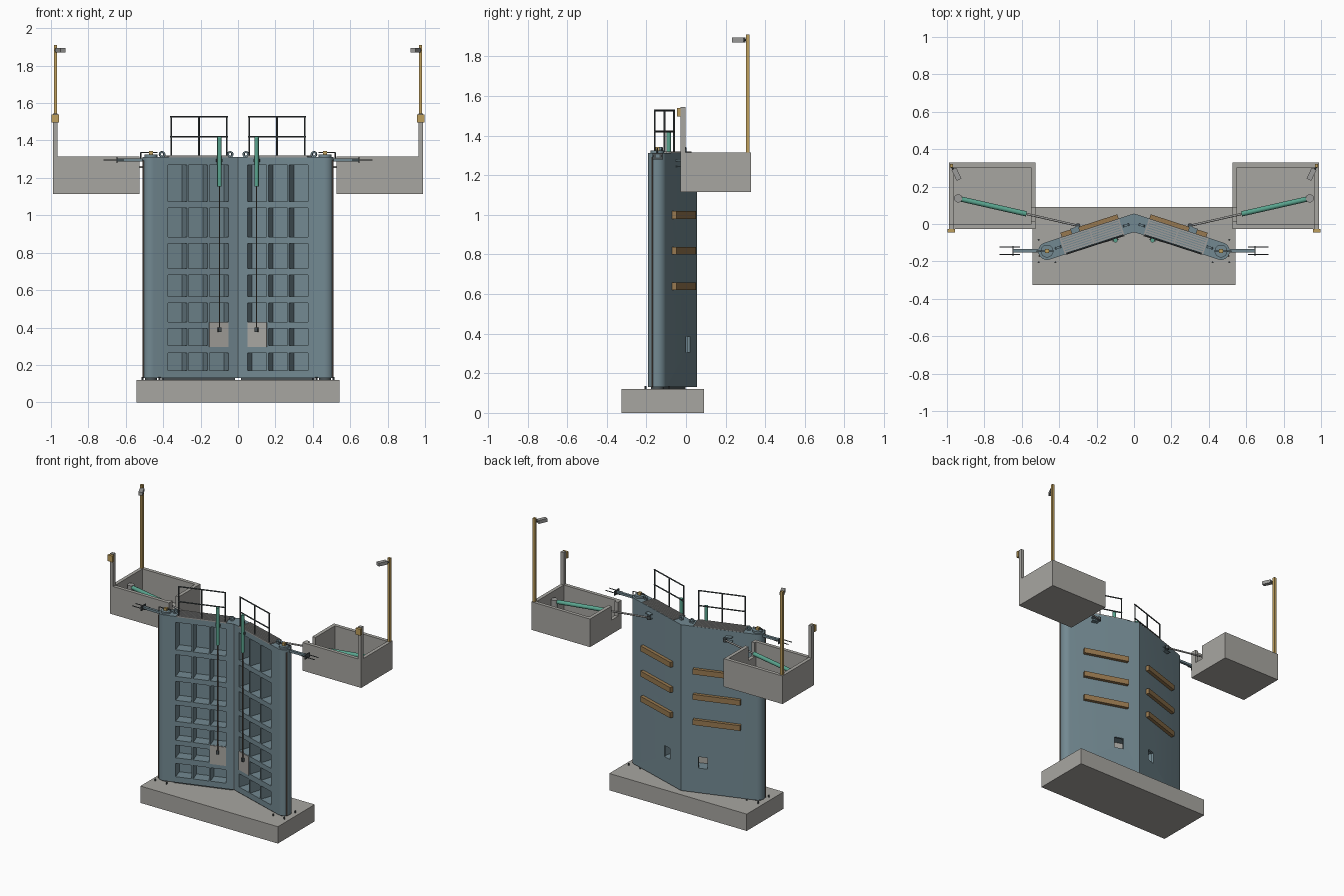
import bpy, bmesh, math
from mathutils import Matrix, Vector

if "Cube" in bpy.data.objects:
    bpy.data.objects.remove(bpy.data.objects["Cube"])


def material(name, r, g, b):
    m = bpy.data.materials.new(name)
    m.use_nodes = True
    m.diffuse_color = (r, g, b, 1)
    m.node_tree.nodes["Principled BSDF"].inputs["Base Color"].default_value = (r, g, b, 1)
    return m


concrete = material("concrete", .39, .38, .355)
steel = material("blue_grey_steel", .17, .25, .285)
green = material("green_paint", .1, .37, .27)
timber = material("timber", .31, .19, .08)
yellow = material("ochre_yellow", .52, .35, .11)
dark = material("dark_metal", .07, .085, .09)
grating_grey = material("grating_grey", .33, .33, .32)
rust = material("rod_brown", .14, .11, .09)

WORLD = Matrix.Identity(4)
# Leaf frame: x runs from hinge to mitre, y points out of the front face
LEAF = Matrix.Translation((.465, -.145, 0)) @ Matrix.Rotation(math.radians(162), 4, 'Z')
TOP, BOTTOM, HALF = 1.312, .13, .047


def finish(name, bm, mat, frame=WORLD, mirror=True, smooth=False):
    bmesh.ops.transform(bm, matrix=frame, verts=bm.verts)
    bmesh.ops.recalc_face_normals(bm, faces=bm.faces)
    mesh = bpy.data.meshes.new(name)
    bm.to_mesh(mesh)
    bm.free()
    mesh.materials.append(mat)
    ob = bpy.data.objects.new(name, mesh)
    bpy.context.collection.objects.link(ob)
    if smooth:
        bpy.ops.object.select_all(action='DESELECT')
        ob.select_set(True)
        bpy.context.view_layer.objects.active = ob
        bpy.ops.object.shade_smooth_by_angle(angle=math.radians(35))
    if mirror:
        add_mirror(ob)
    return ob


def add_mirror(ob):
    mod = ob.modifiers.new("both_sides", 'MIRROR')
    mod.use_mirror_merge = False


def boxes(name, spans, mat, frame=WORLD, mirror=True):
    # each span is (x0, x1, y0, y1, z0, z1)
    bm = bmesh.new()
    for a, b, c, d, e, f in spans:
        m = Matrix.Translation(((a + b) / 2, (c + d) / 2, (e + f) / 2)) @ Matrix.Diagonal((b - a, d - c, f - e, 1))
        bmesh.ops.create_cube(bm, size=1, matrix=m)
    return finish(name, bm, mat, frame, mirror)


def rods(name, pairs, radius, mat, frame=WORLD, sides=12):
    bm = bmesh.new()
    for p, q in pairs:
        p, q = Vector(p), Vector(q)
        turn = (q - p).to_track_quat('Z', 'Y').to_matrix().to_4x4()
        bmesh.ops.create_cone(bm, cap_ends=True, segments=sides, radius1=radius, radius2=radius,
                              depth=(q - p).length, matrix=Matrix.Translation((p + q) / 2) @ turn)
    return finish(name, bm, mat, frame, smooth=True)


# Foundation slab and sill
boxes("foundation_slab", [(-.542, .542, -.325, .09, 0, .12)], concrete, mirror=False)
boxes("bottom_sill", [(.06, .46, 0, .035, .115, BOTTOM)], dark, LEAF)
rods("pintle", [((0, 0, .115), (0, 0, BOTTOM))], .032, dark, LEAF, 24)
rods("anchor_studs", [((.465 + dx, -.145 + dy, .115), (.465 + dx, -.145 + dy, .135))
                      for dx in (-.045, .045) for dy in (-.06, .06)], .005, dark, sides=8)

# Gate leaf: rounded hinge end, straight faces, mitred end on the centre plane
outline = []
for i in range(17):
    a = math.radians(90 + i * 180 / 16)
    outline.append(LEAF @ Vector((HALF * math.cos(a), HALF * math.sin(a), 0)))
outline += [Vector((0, .056, 0)), Vector((0, -.043, 0))]
bm = bmesh.new()
base = bm.faces.new([bm.verts.new((v.x, v.y, BOTTOM)) for v in outline])
extruded = bmesh.ops.extrude_face_region(bm, geom=[base])
bmesh.ops.translate(bm, vec=(0, 0, TOP - BOTTOM), verts=[g for g in extruded["geom"] if isinstance(g, bmesh.types.BMVert)])
leaf = finish("gate_leaf", bm, steel, mirror=False, smooth=True)

# Pockets between the ribs, with a sluice opening through the skin
rows = [(.17, .265), (.305, .395), (.43, .53), (.565, .68), (.715, .85), (.885, 1.04), (1.075, 1.27)]
first, pitch, web = .079, .117, .010
pockets = [(first + c * pitch, first + (c + 1) * pitch - web, -.033, .08, lo, hi)
           for lo, hi in rows for c in range(3)]
cutter = boxes("pocket_cutter", pockets, steel, LEAF, mirror=False)
hole = boxes("sluice_cutter", [(.325, .388, -.08, -.02, .306, .386)], steel, LEAF, mirror=False)
for tool in (cutter, hole):
    tool.hide_render = True
    tool.hide_set(True)
    tool.display_type = 'WIRE'
    cut = leaf.modifiers.new("cut", 'BOOLEAN')
    cut.operation, cut.solver, cut.object = 'DIFFERENCE', 'EXACT', tool
add_mirror(leaf)

# Seals on the hinge post and the mitre
rods("hinge_seal", [((-.046, .012, BOTTOM), (-.046, .012, TOP - .02))], .005, rust, LEAF, 8)
boxes("mitre_seal", [(0, .004, -.046, -.04, BOTTOM, TOP)], dark)

# Sluice shutter with its lifting cylinder
boxes("sluice_shutter", [(.312, .419, .036, .052, .295, .428)], concrete, LEAF)
rods("sluice_rod", [((.366, .058, .38), (.366, .058, 1.17))], .004, rust, LEAF, 8)
boxes("sluice_clevis", [(.358, .374, .05, .066, .375, .4)], dark, LEAF)
rods("sluice_cylinder", [((.366, .058, 1.155), (.366, .058, 1.42))], .012, green, LEAF, 16)
boxes("cylinder_bracket", [(.35, .382, .03, .06, 1.285, 1.3)], dark, LEAF)

# Timber fenders on the back
boxes("timber_fenders", [(.098, .418, -.071, -.046, z, z + .038) for z in (.62, .8, .98)], timber, LEAF)

# Walkway grating and railing
slats = [(.085, .42, -.045 + i * .0125, -.037 + i * .0125, TOP - .002, TOP + .008) for i in range(8)]
bearers = [(s, s + .008, -.045, .05, TOP - .002, TOP + .004) for s in (.085, .248, .412)]
boxes("walkway_grating", slats + bearers, grating_grey, LEAF)
rail = [((s, .045, TOP), (s, .045, 1.53)) for s in (.098, .255, .412)]
rail += [((.094, .045, z), (.416, .045, z)) for z in (1.42, 1.527)]
rods("railing", rail, .0045, dark, LEAF, 8)

# Hinge cap, grease point and lifting eyes
rods("hinge_cap", [((0, 0, TOP - .01), (0, 0, 1.325))], .034, steel, LEAF, 24)
boxes("grease_box", [(.455, .477, -.155, -.135, 1.325, 1.343)], yellow)
rods("grease_pipe", [((.43, -.145, 1.335), (.52, -.145, 1.335)), ((.52, -.145, 1.335), (.52, -.145, 1.3))],
     .003, dark, sides=8)
for label, s in (("mitre", .445), ("hinge", .062)):
    bm = bmesh.new()
    segs, ring = 16, []
    for radius in (.017, .008):
        for side in (-.006, .006):
            ring.append([bm.verts.new((s + radius * math.cos(i * math.tau / segs), side,
                                       TOP + .014 + radius * math.sin(i * math.tau / segs))) for i in range(segs)])
    for a, b in ((0, 1), (1, 3), (3, 2), (2, 0)):
        for i in range(segs):
            j = (i + 1) % segs
            bm.faces.new((ring[a][i], ring[a][j], ring[b][j], ring[b][i]))
    finish(label + "_lifting_eye", bm, steel, LEAF, smooth=True)

# Anchor bar holding the top hinge
boxes("anchor_bar", [(.5, .65, -.152, -.134, 1.288, 1.304)], steel)
boxes("anchor_plate", [(.643, .65, -.17, -.117, 1.28, 1.312)], dark)
rods("anchor_bolts", [((.61, y, 1.296), (.72, y, 1.296)) for y in (-.164, -.123)], .003, dark, sides=8)

# Concrete machinery pit with a notch for the operating rod
X0, X1, Y0, Y1, Z0, Z1, W = .527, .99, -.027, .328, 1.115, 1.315, .025
boxes("machinery_pit", [
    (X0, X1, Y0, Y1, Z0, Z0 + W),
    (X0, X1, Y0, Y0 + W, Z0 + W, Z1),
    (X0, X1, Y1 - W, Y1, Z0 + W, Z1),
    (X1 - W, X1, Y0 + W, Y1 - W, Z0 + W, Z1),
    (X0, X0 + W, Y0 + W, .015, Z0 + W, Z1),
    (X0, X0 + W, .085, Y1 - W, Z0 + W, Z1),
    (X0, X0 + W, .015, .085, Z0 + W, 1.215)], concrete)
boxes("pit_column", [(X1 - W, X1, Y0, Y0 + W, Z1, 1.545)], concrete)
boxes("signal_box", [(.958, .996, -.045, Y0, 1.495, 1.54)], yellow)

# Operating cylinder, from pit pedestal to leaf bracket
ARM = 1.258
rods("pit_pedestal", [((.94, .137, Z0 + W), (.94, .137, ARM + .016))], .022, grating_grey, sides=20)
rods("operating_cylinder", [((.945, .138, ARM), (.575, .054, ARM))], .014, green, sides=16)
rods("operating_rod", [((.58, .055, ARM), (.3, -.009, ARM))], .006, grating_grey)
rods("rod_end", [((.3, -.009, ARM - .012), (.3, -.009, ARM + .012))], .013, dark, sides=16)
boxes("rod_bracket", [(.155, .2, -.075, -.045, z, z + .006) for z in (ARM - .018, ARM + .012)], steel, LEAF)

# Camera mast
boxes("mast", [(.967, .985, .302, .32, Z1, 1.91)], yellow)
rods("camera_arm", [((.976, .305, 1.882), (.95, .275, 1.882))], .005, dark, sides=8)
boxes("camera_body", [(-.014, .014, -.032, .032, -.012, .012)], grating_grey,
      Matrix.Translation((.949, .266, 1.882)) @ Matrix.Rotation(math.radians(-25), 4, 'Z'))
